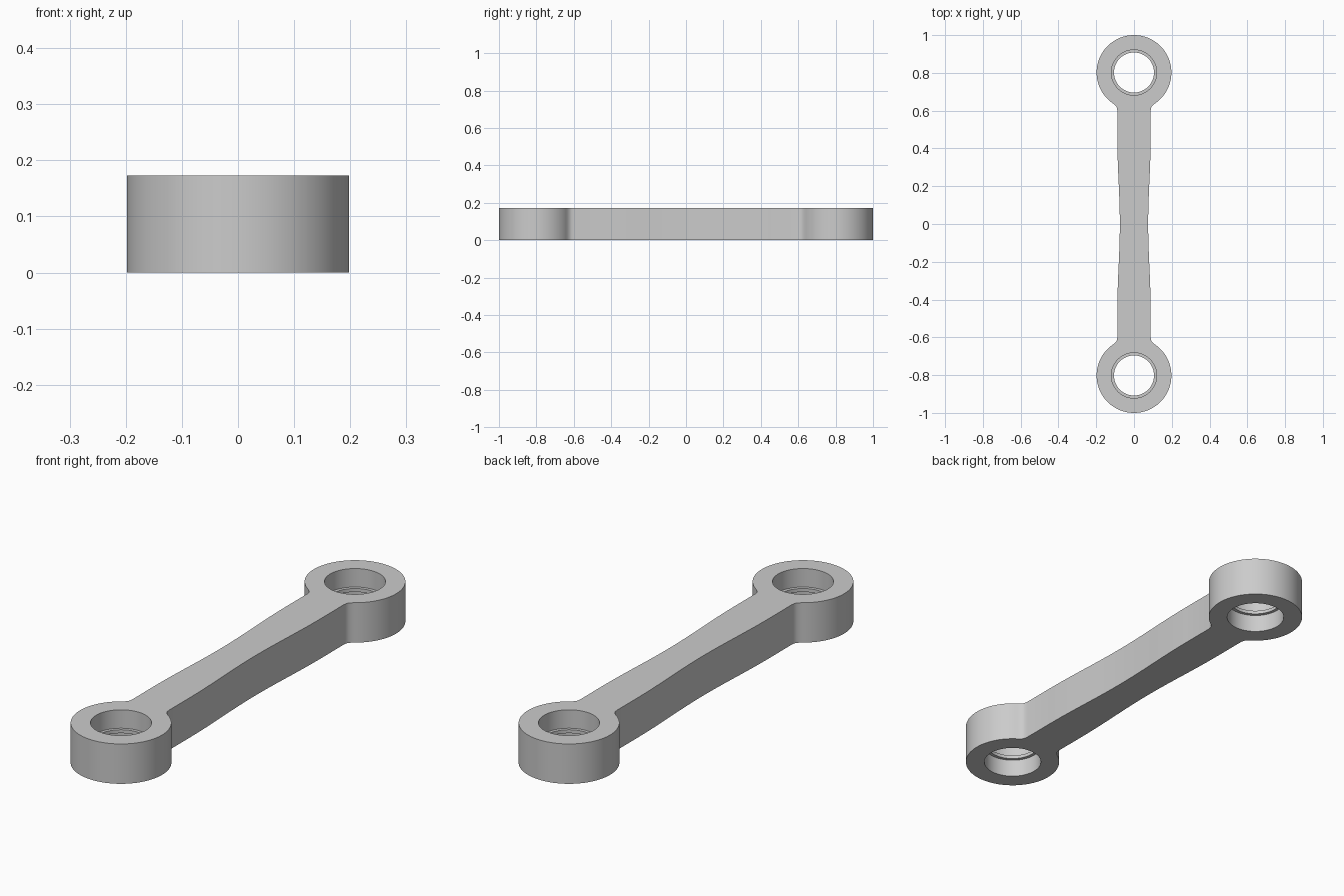
import bpy, bmesh, math

cube = bpy.data.objects.get("Cube")
if cube:
    bpy.data.objects.remove(cube, do_unlink=True)

HEIGHT, EYE_R, EYE_Y = 0.173, 0.198, 0.802
BORE_R, LIP_R, LIP_LOW, LIP_HIGH = 0.12, 0.106, 0.078, 0.093

steel = bpy.data.materials.new("grey_steel")
steel.use_nodes = True
steel.diffuse_color = (0.6, 0.6, 0.6, 1)
steel.node_tree.nodes["Principled BSDF"].inputs["Base Color"].default_value = (0.6, 0.6, 0.6, 1)


def make_object(name, bm):
    bmesh.ops.recalc_face_normals(bm, faces=bm.faces)
    mesh = bpy.data.meshes.new(name)
    bm.to_mesh(mesh)
    bm.free()
    mesh.materials.append(steel)
    obj = bpy.data.objects.new(name, mesh)
    bpy.context.collection.objects.link(obj)
    return obj


# Quarter outline: waisted shank, small fillet, then the round eye
quarter = [(0.075, 0.0)]
for i in range(1, 13):
    y = 0.45 * i / 12
    quarter.append((0.0815 - 0.0065 * math.cos(math.pi * i / 12), y))
quarter += [(0.088, 0.6), (0.09, 0.613), (0.095, 0.624)]
start = -math.radians(57)
for i in range(41):
    a = start + (math.pi / 2 - start) * i / 40
    quarter.append((EYE_R * math.cos(a), EYE_Y + EYE_R * math.sin(a)))

# Mirror the quarter around both axes into one closed outline
upper = quarter + [(-x, y) for x, y in reversed(quarter[:-1])]
outline = upper + [(-x, -y) for x, y in upper[1:-1]]
bm = bmesh.new()
base = bm.faces.new([bm.verts.new((x, y, 0)) for x, y in outline])
top = bmesh.ops.extrude_face_region(bm, geom=[base])["geom"]
bmesh.ops.translate(bm, vec=(0, 0, HEIGHT), verts=[v for v in top if isinstance(v, bmesh.types.BMVert)])
link = make_object("connecting_link", bm)


def bore_cutter(name, y):
    # Stepped bore leaving a thin retaining lip at mid height
    bm = bmesh.new()
    profile = [(BORE_R, -0.05), (BORE_R, LIP_LOW), (LIP_R, LIP_LOW),
               (LIP_R, LIP_HIGH), (BORE_R, LIP_HIGH), (BORE_R, HEIGHT + 0.05)]
    sides = 72
    rings = [[bm.verts.new((r * math.cos(math.tau * i / sides), y + r * math.sin(math.tau * i / sides), z))
              for i in range(sides)] for r, z in profile]
    for a, b in zip(rings, rings[1:]):
        for i in range(sides):
            j = (i + 1) % sides
            bm.faces.new((a[i], a[j], b[j], b[i]))
    bm.faces.new(rings[0])
    bm.faces.new(rings[-1])
    return make_object(name, bm)


# Cut both eyes
bpy.context.view_layer.objects.active = link
for name, y in (("front_bore_cutter", -EYE_Y), ("back_bore_cutter", EYE_Y)):
    cutter = bore_cutter(name, y)
    mod = link.modifiers.new(name, 'BOOLEAN')
    mod.object = cutter
    mod.operation = 'DIFFERENCE'
    mod.solver = 'EXACT'
    bpy.ops.object.modifier_apply(modifier=name)
    bpy.data.objects.remove(cutter, do_unlink=True)

for o in bpy.context.selected_objects:
    o.select_set(False)
link.select_set(True)
bpy.ops.object.shade_smooth_by_angle(angle=math.radians(30))
